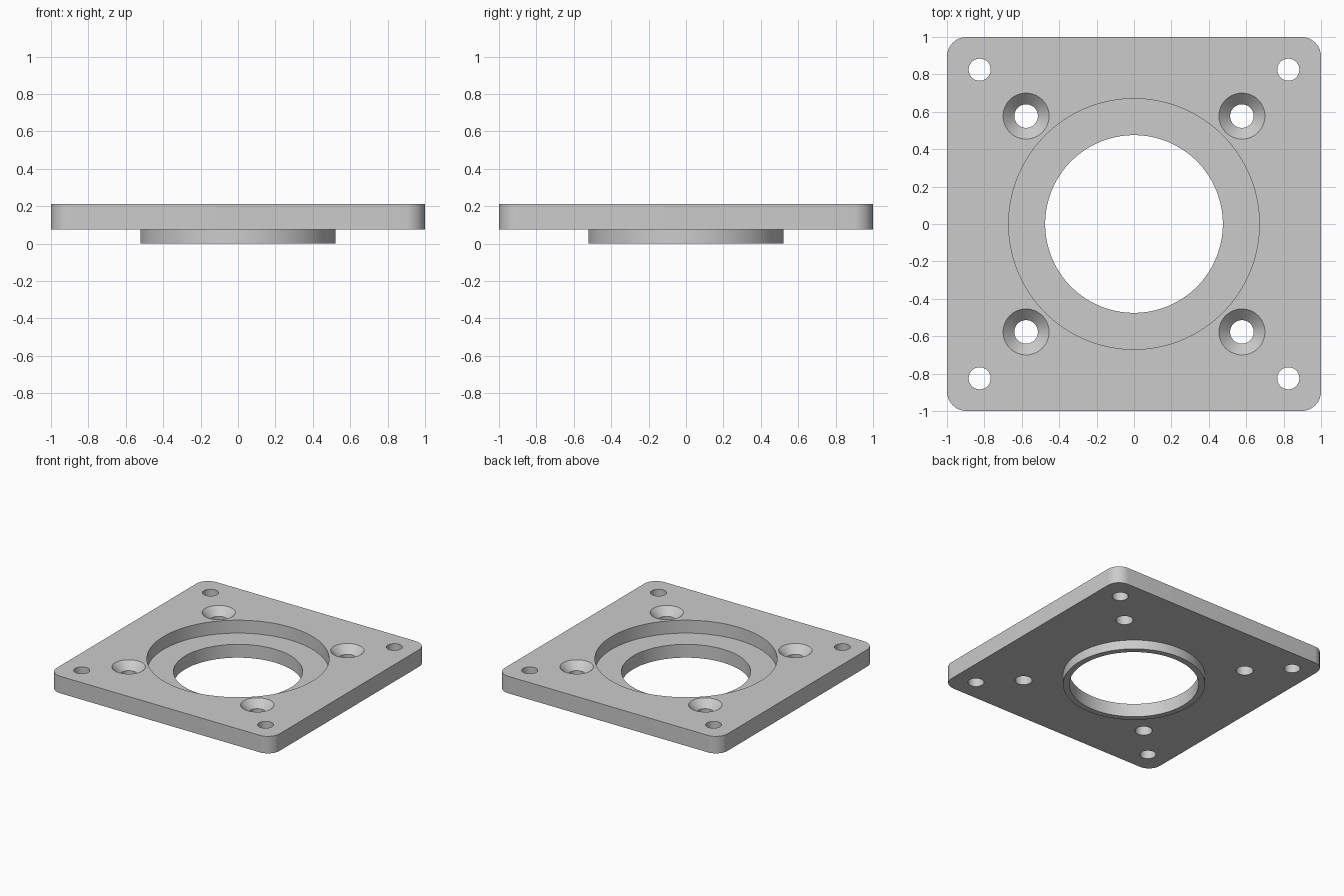
import bpy
import bmesh
from math import cos, sin, pi, radians

TOP, UNDERSIDE, FLOOR = 0.213, 0.075, 0.108

if "Cube" in bpy.data.objects:
    bpy.data.objects.remove(bpy.data.objects["Cube"], do_unlink=True)

metal = bpy.data.materials.new("grey metal")
metal.use_nodes = True
grey = (0.6, 0.6, 0.6, 1)
metal.diffuse_color = grey
metal.node_tree.nodes["Principled BSDF"].inputs["Base Color"].default_value = grey


def add_object(name, bm):
    bmesh.ops.recalc_face_normals(bm, faces=bm.faces)
    mesh = bpy.data.meshes.new(name)
    bm.to_mesh(mesh)
    bm.free()
    mesh.materials.append(metal)
    obj = bpy.data.objects.new(name, mesh)
    bpy.context.collection.objects.link(obj)
    return obj


def turned(name, profile, x=0, y=0, sides=48):
    """Closed solid of revolution from (radius, height) pairs, bottom to top."""
    bm = bmesh.new()
    angles = [2 * pi * i / sides for i in range(sides)]
    rings = [[bm.verts.new((x + r * cos(a), y + r * sin(a), z)) for a in angles]
             for r, z in profile]
    for low, high in zip(rings, rings[1:]):
        for i in range(sides):
            j = (i + 1) % sides
            bm.faces.new((low[i], low[j], high[j], high[i]))
    bm.faces.new(rings[0])
    bm.faces.new(rings[-1])
    return add_object(name, bm)


def combine(target, tool, operation):
    mod = target.modifiers.new(tool.name, 'BOOLEAN')
    mod.operation = operation
    mod.solver = 'EXACT'
    mod.object = tool
    bpy.context.view_layer.objects.active = target
    bpy.ops.object.modifier_apply(modifier=mod.name)
    bpy.data.objects.remove(tool, do_unlink=True)


# Square plate with rounded vertical corners
bm = bmesh.new()
bmesh.ops.create_cube(bm, size=1)
for v in bm.verts:
    v.co.x *= 2
    v.co.y *= 2
    v.co.z = TOP if v.co.z > 0 else UNDERSIDE
uprights = [e for e in bm.edges if abs(e.verts[0].co.z - e.verts[1].co.z) > 0.01]
bmesh.ops.bevel(bm, geom=uprights, offset=0.105, offset_type='OFFSET',
                segments=10, profile=0.5, affect='EDGES')
plate = add_object("mounting_plate", bm)

# Locating boss underneath
combine(plate, turned("locating_boss", [(0.522, 0), (0.522, 0.09)], sides=128), 'UNION')

# Central bore with a wide recess in the top
bore = [(0.475, -0.1), (0.475, FLOOR), (0.67, FLOOR), (0.67, 0.3)]
combine(plate, turned("centre_bore", bore, sides=128), 'DIFFERENCE')

# Countersunk screw holes and plain corner holes
countersink = [(0.063, -0.1), (0.063, TOP - 0.06), (0.163, TOP + 0.04)]
plain = [(0.059, -0.1), (0.059, 0.3)]
for sx in (-1, 1):
    for sy in (-1, 1):
        for name, profile, d in (("screw_hole", countersink, 0.577),
                                 ("corner_hole", plain, 0.825)):
            combine(plate, turned(name, profile, sx * d, sy * d), 'DIFFERENCE')

# Smooth round walls, crisp edges
bpy.ops.object.select_all(action='DESELECT')
plate.select_set(True)
bpy.context.view_layer.objects.active = plate
bpy.ops.object.shade_smooth_by_angle(angle=radians(30))
